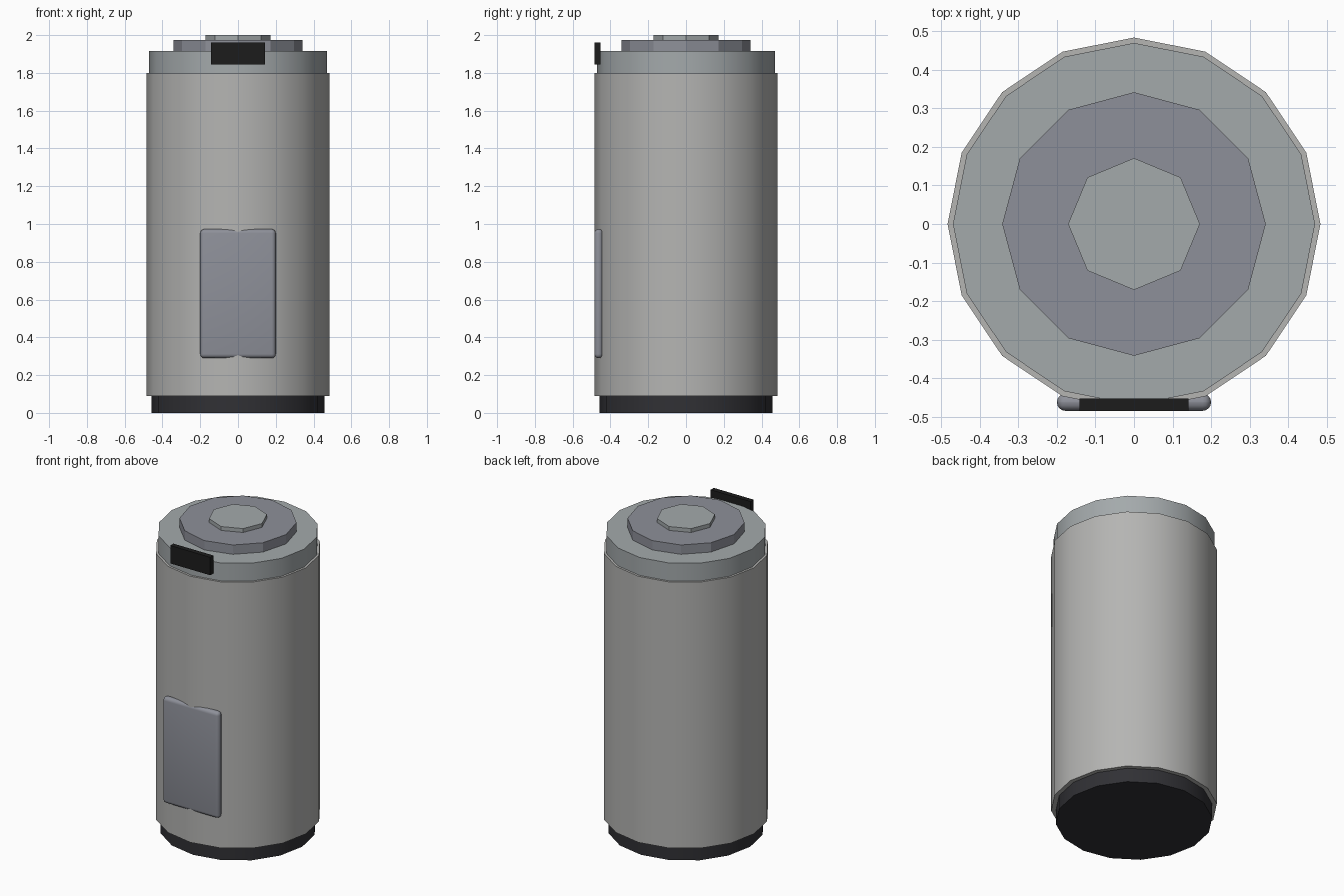
import bpy, math

if "Cube" in bpy.data.objects:
    bpy.data.objects.remove(bpy.data.objects["Cube"])


def material(name, rgb):
    m = bpy.data.materials.new(name)
    m.diffuse_color = (*rgb, 1)
    m.use_nodes = True
    m.node_tree.nodes["Principled BSDF"].inputs["Base Color"].default_value = m.diffuse_color
    return m


SHELL = material("shell_grey", (0.46, 0.46, 0.45))
METAL = material("metal_grey", (0.37, 0.40, 0.41))
SLATE = material("slate_grey", (0.27, 0.28, 0.32))
DARK = material("dark_grey", (0.03, 0.03, 0.035))
BLACK = material("black", (0.012, 0.012, 0.012))


def finish(name, mat, angle=25):
    ob = bpy.context.object
    ob.name = name
    ob.data.materials.append(mat)
    bpy.ops.object.shade_smooth_by_angle(angle=math.radians(angle))
    return ob


def disc(name, sides, radius, z0, z1, mat):
    bpy.ops.mesh.primitive_cylinder_add(vertices=sides, radius=radius,
                                        depth=z1 - z0, location=(0, 0, (z0 + z1) / 2))
    return finish(name, mat)


def box(name, lo, hi, mat, bevel=0):
    bpy.ops.mesh.primitive_cube_add(size=1, location=[(a + b) / 2 for a, b in zip(lo, hi)])
    ob = bpy.context.object
    ob.scale = [b - a for a, b in zip(lo, hi)]
    bpy.ops.object.transform_apply(location=False, rotation=False, scale=True)
    if bevel:
        mod = ob.modifiers.new("rounded_edges", 'BEVEL')
        mod.width = bevel
        mod.segments = 4
        bpy.ops.object.modifier_apply(modifier=mod.name)
    return finish(name, mat, 30)


# stacked cylindrical body, foot to top button
disc("foot", 16, 0.457, 0, 0.09, DARK)
disc("body", 16, 0.484, 0.09, 1.80, SHELL)
disc("lid", 16, 0.47, 1.80, 1.915, METAL)
disc("lid_step", 12, 0.342, 1.915, 1.975, SLATE)
disc("top_button", 8, 0.171, 1.975, 2.0, METAL)

# front details
box("front_panel", (-0.2, -0.485, 0.29), (0.2, -0.44, 0.973), SLATE, 0.022)
box("lid_latch", (-0.142, -0.485, 1.845), (0.142, -0.453, 1.96), BLACK)
